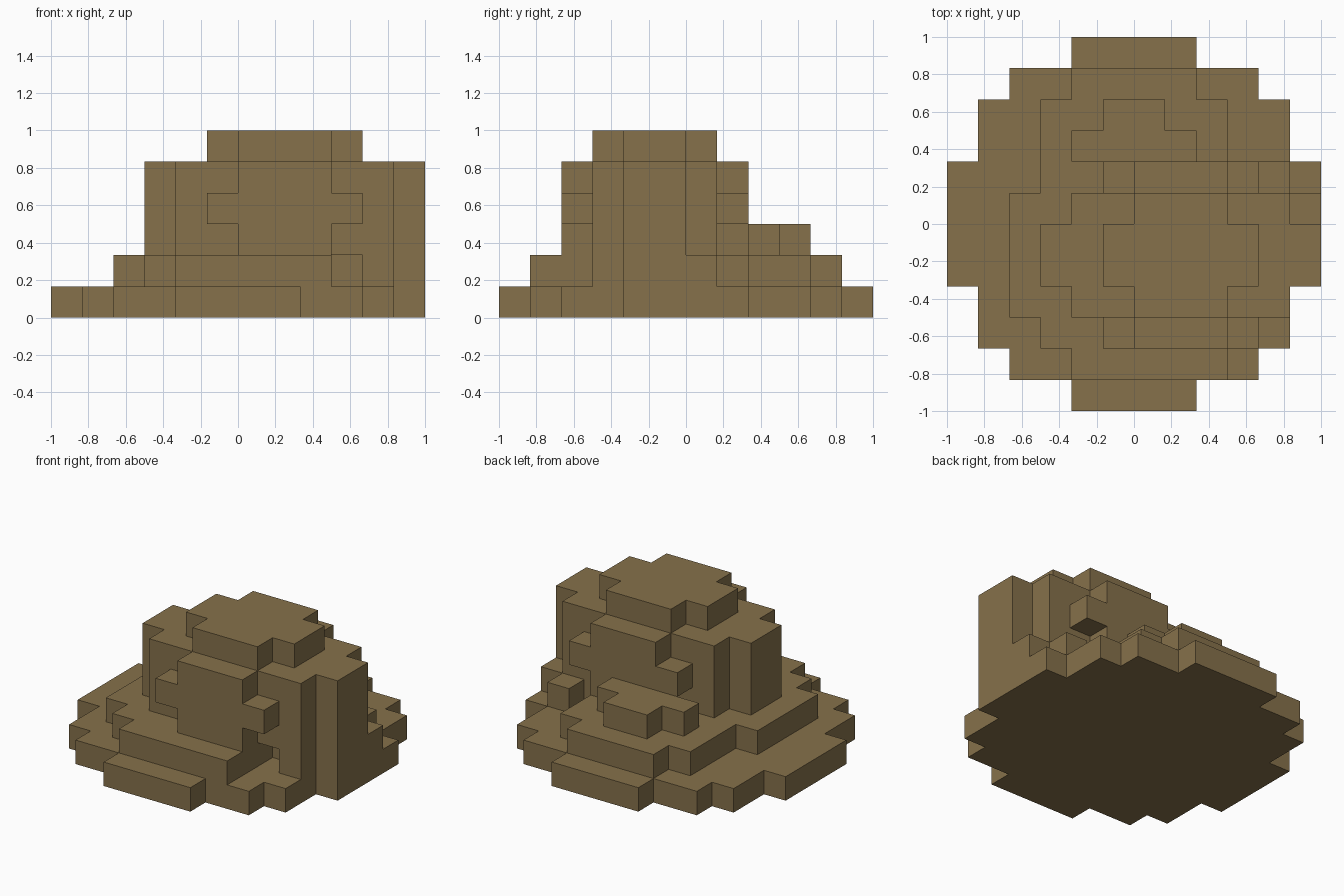
import bpy, bmesh, math
from mathutils import Vector

cube = bpy.data.objects.get("Cube")
if cube:
    bpy.data.objects.remove(cube, do_unlink=True)

S = 1 / 6  # block size; the grid is 12 x 12 x 6 blocks

rock = bpy.data.materials.new("brown_rock")
COLOUR = (0.238, 0.165, 0.070, 1)
rock.diffuse_color = COLOUR
rock.use_nodes = True
bsdf = rock.node_tree.nodes["Principled BSDF"]
bsdf.inputs["Base Color"].default_value = COLOUR
bsdf.inputs["Roughness"].default_value = 0.9

# Each box: first and last block (inclusive) in x, y and z
PARTS = {
    "base_tier": [(4, 7, 0, 11, 0, 0), (2, 9, 1, 10, 0, 0),
                  (1, 10, 2, 9, 0, 0), (0, 11, 4, 7, 0, 0)],
    "second_tier": [(4, 8, 1, 1, 1, 1), (3, 8, 2, 2, 1, 1), (2, 8, 3, 3, 1, 1),
                    (10, 10, 3, 3, 1, 1), (2, 11, 4, 6, 1, 1), (3, 8, 7, 9, 1, 1),
                    (10, 10, 7, 7, 1, 1), (4, 7, 10, 10, 1, 1)],
    "tower": [(4, 10, 3, 6, 2, 4), (3, 11, 4, 5, 2, 4)],
    "top_cap": [(6, 8, 3, 6, 5, 5), (5, 9, 4, 5, 5, 5)],
    "back_ledge": [(4, 7, 8, 8, 2, 2), (5, 6, 9, 9, 2, 2)],
}
# Cross-shaped outcrops on the front and back of the tower
for side, y in (("front", 2), ("back", 7)):
    PARTS[side + "_outcrop"] = [(6, 8, y, y, 2, 4), (5, 9, y, y, 3, 3)]


def blocks(boxes):
    return {(x, y, z) for x0, x1, y0, y1, z0, z1 in boxes
            for x in range(x0, x1 + 1)
            for y in range(y0, y1 + 1)
            for z in range(z0, z1 + 1)}


SOLID = set().union(*(blocks(b) for b in PARTS.values()))


def build(name, boxes):
    """Make the exposed skin of a group of blocks, with flat areas merged."""
    bm = bmesh.new()
    for cell in sorted(blocks(boxes)):
        centre = Vector(cell) + Vector((0.5, 0.5, 0.5))
        for axis in range(3):
            for sign in (-1, 1):
                n = Vector((0, 0, 0))
                n[axis] = sign
                if tuple(int(c + d) for c, d in zip(cell, n)) in SOLID:
                    continue
                u = Vector((0, 0, 0))
                u[(axis + 1) % 3] = 1
                v = n.cross(u)
                corners = [centre + (n + a * u + b * v) / 2
                           for a, b in ((-1, -1), (1, -1), (1, 1), (-1, 1))]
                bm.faces.new([bm.verts.new(c * S - Vector((1, 1, 0)))
                              for c in corners])
    bmesh.ops.remove_doubles(bm, verts=bm.verts, dist=0.001)
    bmesh.ops.dissolve_limit(bm, angle_limit=math.radians(1),
                             verts=bm.verts, edges=bm.edges)
    mesh = bpy.data.meshes.new(name)
    bm.to_mesh(mesh)
    bm.free()
    mesh.materials.append(rock)
    bpy.context.collection.objects.link(bpy.data.objects.new(name, mesh))


for part, part_boxes in PARTS.items():
    build(part, part_boxes)
